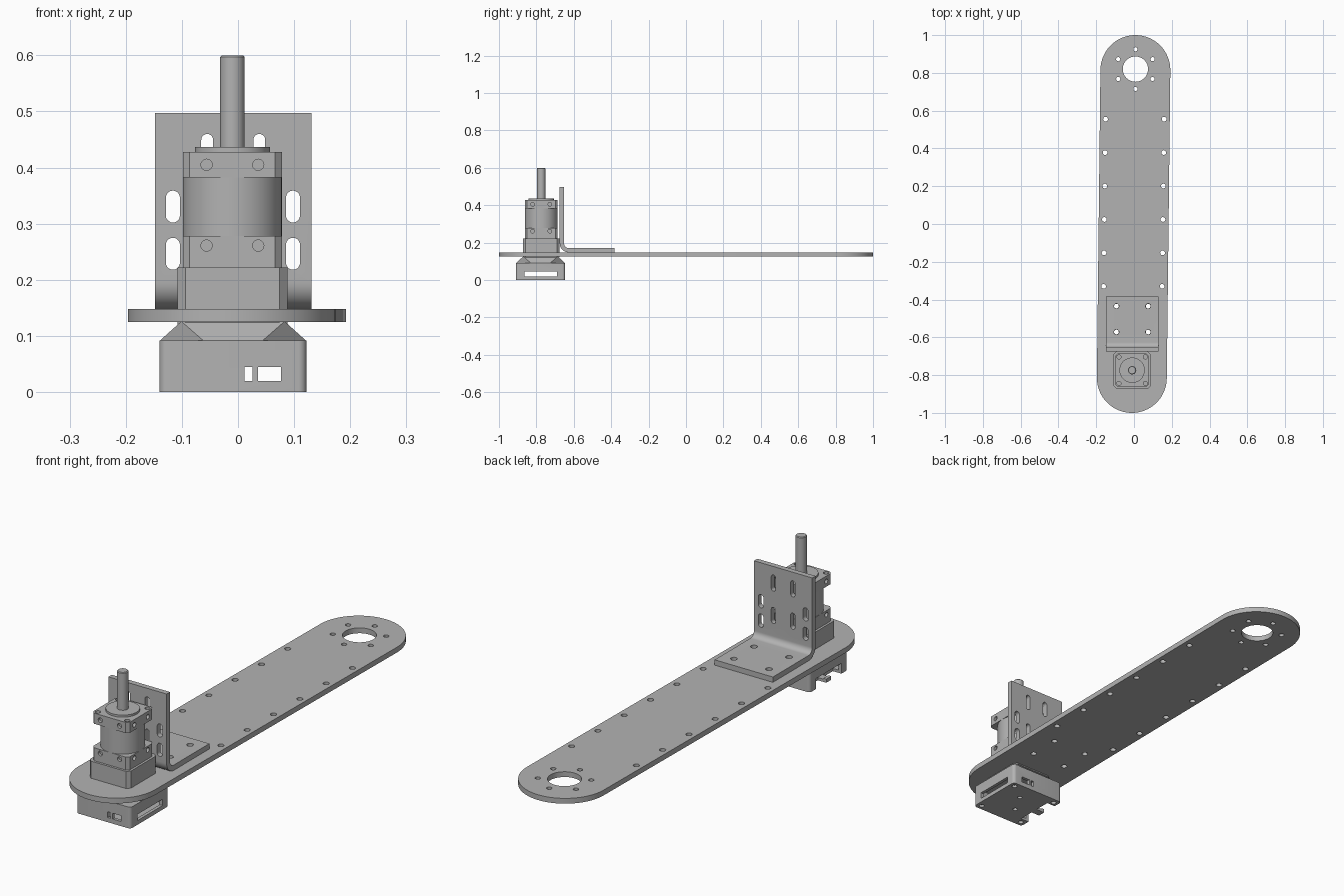
import bpy, bmesh
from math import pi, sin, cos, atan2, radians

if "Cube" in bpy.data.objects:
    bpy.data.objects.remove(bpy.data.objects["Cube"], do_unlink=True)

grey = bpy.data.materials.new("machined grey")
grey.use_nodes = True
grey.diffuse_color = (0.45, 0.45, 0.45, 1)
grey.node_tree.nodes["Principled BSDF"].inputs["Base Color"].default_value = (0.45, 0.45, 0.45, 1)


# ---------- outlines ----------
def arc(cx, cy, r, start, end, n=10):
    return [(cx + r * cos(start + (end - start) * i / n),
             cy + r * sin(start + (end - start) * i / n)) for i in range(n + 1)]


def circle(cx, cy, r, n=20):
    return arc(cx, cy, r, 0, 2 * pi, n)[:-1]


def rect(x0, x1, y0, y1):
    return [(x0, y0), (x1, y0), (x1, y1), (x0, y1)]


def rounded(cx, cy, half, r, n=6):
    pts, k = [], half - r
    for i, (sx, sy) in enumerate([(1, 1), (-1, 1), (-1, -1), (1, -1)]):
        pts += arc(cx + sx * k, cy + sy * k, r, i * pi / 2, (i + 1) * pi / 2, n)
    return pts


def slot(cx, z0, z1, r):
    return arc(cx, z1 - r, r, 0, pi) + arc(cx, z0 + r, r, pi, 2 * pi)


# ---------- solids ----------
def add_prism(bm, pts, lo, hi, axis="z"):
    place = {"z": lambda a, b, h: (a, b, h),
             "y": lambda a, b, h: (a, h, b),
             "x": lambda a, b, h: (h, a, b)}[axis]
    rings = [[bm.verts.new(place(a, b, h)) for a, b in pts] for h in (lo, hi)]
    bm.faces.new(rings[0])
    bm.faces.new(rings[1])
    for i in range(len(pts)):
        j = (i + 1) % len(pts)
        bm.faces.new((rings[0][i], rings[0][j], rings[1][j], rings[1][i]))


def to_object(name, bm):
    bmesh.ops.recalc_face_normals(bm, faces=bm.faces)
    mesh = bpy.data.meshes.new(name)
    bm.to_mesh(mesh)
    bm.free()
    mesh.materials.append(grey)
    obj = bpy.data.objects.new(name, mesh)
    bpy.context.collection.objects.link(obj)
    return obj


def solid(name, *prisms):
    bm = bmesh.new()
    for p in prisms:
        add_prism(bm, *p)
    return to_object(name, bm)


def cut(obj, prisms):
    cutter = solid("cutter", *prisms)
    cutter.hide_render = True
    mod = obj.modifiers.new("cut", "BOOLEAN")
    mod.object, mod.operation, mod.solver = cutter, "DIFFERENCE", "EXACT"
    graph = bpy.context.evaluated_depsgraph_get()
    mesh = bpy.data.meshes.new_from_object(obj.evaluated_get(graph))
    obj.modifiers.clear()
    obj.data = mesh
    bpy.data.objects.remove(cutter, do_unlink=True)


def lathe(name, cx, cy, profile, n=48):
    bm = bmesh.new()
    rings = [[bm.verts.new((x, y, z)) for x, y in circle(cx, cy, r, n)] for r, z in profile]
    bm.faces.new(rings[0])
    bm.faces.new(rings[-1])
    for a, b in zip(rings, rings[1:]):
        for i in range(n):
            j = (i + 1) % n
            bm.faces.new((a[i], a[j], b[j], b[i]))
    return to_object(name, bm)


# ---------- arm plate: long, slightly turned, rounded ends ----------
P0, P1 = 0.125, 0.148


def mid(y):
    return -0.002 + 0.0115 * y


turn = -atan2(0.0115, 1)
plate = solid("arm_plate", (
    arc(mid(0.815), 0.815, 0.185, turn, pi + turn, 32)
    + arc(mid(-0.815), -0.815, 0.185, pi + turn, 2 * pi + turn, 32), P0, P1))

bracket_holes = [(x, y) for x in (-0.093, 0.075) for y in (-0.435, -0.572)]
holes = [circle(mid(0.82), 0.82, 0.067, 40)]
holes += [circle(mid(0.82) + 0.105 * sin(i * pi / 3), 0.82 + 0.105 * cos(i * pi / 3), 0.011)
          for i in range(6)]
holes += [circle(mid(y) + s * 0.155, y, 0.0125)
          for s in (-1, 1) for y in [0.555 - 0.177 * i for i in range(6)]]
holes += [circle(x, y, 0.0125) for x, y in bracket_holes]
cut(plate, [(h, P0 - 0.05, P1 + 0.05) for h in holes])

# ---------- angle bracket: bent sheet with slots ----------
Y0, T, R = -0.675, 0.023, 0.048
cy, cz = Y0 + R, P1 + R
bracket = solid("angle_bracket", (
    [(Y0, 0.497)] + arc(cy, cz, R, pi, 1.5 * pi) + [(-0.383, P1), (-0.383, P1 + T)]
    + arc(cy, cz, R - T, 1.5 * pi, pi) + [(Y0 + T, 0.497)], -0.148, 0.131, "x"))
slots = [slot(x, z, z + 0.057, 0.0125) for x in (-0.116, 0.098) for z in (0.218, 0.302)]
slots += [slot(x, z, z + 0.07, 0.0105) for x in (-0.055, 0.038) for z in (0.25, 0.39)]
cut(bracket, [(s, Y0 - 0.05, Y0 + 0.04, "y") for s in slots]
    + [(circle(x, y, 0.0135), P1 - 0.05, P1 + 0.05) for x, y in bracket_holes])

# ---------- gearbox and motor ----------
MX, MY = -0.010, -0.774
H = 0.088


def gear_block(name, z0, z1, zc, top_holes):
    block = solid(name, (rounded(MX, MY, H, 0.012, 1), z0, z1))
    cuts = []
    for o in (-0.046, 0.046):
        for s in (-1, 1):
            for axis, c, face in (("y", MX, MY), ("x", MY, MX)):
                e = face + s * H
                cuts.append((circle(c + o, zc, 0.010), e - 0.012, e + 0.012, axis))
    if top_holes:
        cuts += [(circle(MX + sx * 0.07, MY + sy * 0.07, 0.011), z1 - 0.012, z1 + 0.02)
                 for sx in (-1, 1) for sy in (-1, 1)]
    cut(block, cuts)
    return block


gear_block("gearbox_top_block", 0.382, 0.428, 0.405, True)
gear_block("gearbox_lower_block", 0.222, 0.278, 0.261, False)
lathe("gearbox_barrel", MX, MY, [(H, 0.278), (H, 0.382)], 64)
lathe("output_shaft", MX, MY, [(0.067, 0.428), (0.067, 0.437), (0.022, 0.437),
                               (0.022, 0.597), (0.019, 0.6)])
solid("motor_body", (rounded(MX, MY, 0.098, 0.014, 1), 0.120, 0.222))

# ---------- tapered motor base: square top, eight-sided foot ----------
bm = bmesh.new()
BX, BY, B, F = -0.009, -0.778, 0.131, 0.052
for sx in (-1, 1):
    for sy in (-1, 1):
        bm.verts.new((BX + sx * 0.092, BY + sy * 0.092, 0.126))
        bm.verts.new((BX + sx * B, BY + sy * F, 0.091))
        bm.verts.new((BX + sx * F, BY + sy * B, 0.091))
bmesh.ops.convex_hull(bm, input=bm.verts)
bmesh.ops.dissolve_limit(bm, angle_limit=0.02, verts=bm.verts, edges=bm.edges)
to_object("motor_base", bm)

# ---------- hollow controller housing ----------
housing = solid("controller_housing", (rounded(BX, BY, B, 0.014), 0, 0.092))
cut(housing, [(rounded(BX, BY, B - 0.014, 0.008), 0.012, 0.08)])
far = BY - 0.3
openings = [
    (rect(0.012, 0.026, 0.02, 0.045), far, BY + 0.3, "y"),
    (rect(0.036, 0.077, 0.02, 0.045), far, BY + 0.3, "y"),
    (slot(0, 0, 1, 0.1) and rect(-0.863, -0.69, 0.018, 0.045), BX + 0.1, BX + 0.2, "x"),
    # open-bottomed notches on one side, divided by a low foot
    (rect(-0.863, -0.69, 0.016, 0.045), BX - 0.2, BX - 0.1, "x"),
]
cut(housing, openings)
cut(housing, [(rect(y, y + 0.07, -0.05, 0.03), BX - 0.2, BX - 0.09, "x") for y in (-0.863, -0.76)])
cut(housing, [(circle(BX + sx * 0.108, BY + sy * 0.108, 0.011), -0.02, 0.011)
              for sx in (-1, 1) for sy in (-1, 1)]
    + [(circle(BX + dx, BY + dy, 0.01), -0.02, 0.02) for dx, dy in ((0.03, 0.05), (-0.02, -0.04))])

# ---------- smooth the round surfaces, keep edges sharp ----------
for obj in bpy.context.scene.objects:
    obj.select_set(obj.type == "MESH")
    if obj.type == "MESH":
        bpy.context.view_layer.objects.active = obj
bpy.ops.object.shade_smooth_by_angle(angle=radians(30))
